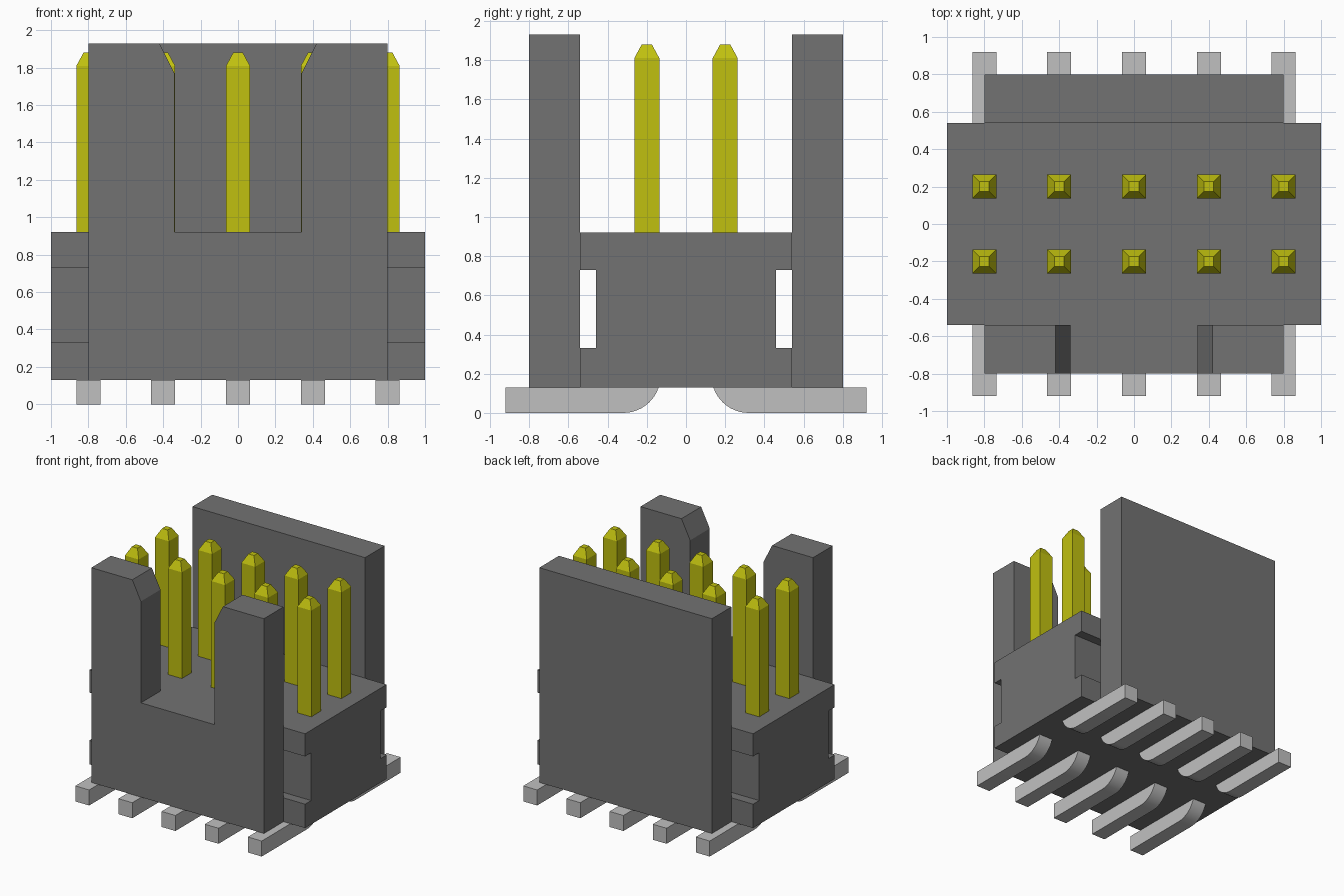
import bpy
import bmesh
import math

cube = bpy.data.objects.get("Cube")
if cube:
    bpy.data.objects.remove(cube, do_unlink=True)


def material(name, rgb):
    m = bpy.data.materials.new(name)
    m.use_nodes = True
    m.diffuse_color = (*rgb, 1)
    m.node_tree.nodes["Principled BSDF"].inputs["Base Color"].default_value = (*rgb, 1)
    return m


plastic = material("dark grey plastic", (0.17, 0.17, 0.17))
gold = material("yellow plating", (0.53, 0.53, 0.005))
tin = material("light grey tin", (0.53, 0.53, 0.53))


def finish(name, bm, mat):
    bmesh.ops.recalc_face_normals(bm, faces=bm.faces)
    mesh = bpy.data.meshes.new(name)
    bm.to_mesh(mesh)
    bm.free()
    mesh.materials.append(mat)
    ob = bpy.data.objects.new(name, mesh)
    bpy.context.collection.objects.link(ob)
    return ob


def prism(name, profile, axis, lo, hi, mat):
    """Extrude a closed profile along x (points are y, z) or y (points are x, z)."""
    bm = bmesh.new()
    place = (lambda a, z: (lo, a, z)) if axis == "x" else (lambda a, z: (a, lo, z))
    face = bm.faces.new([bm.verts.new(place(a, z)) for a, z in profile])
    ext = bmesh.ops.extrude_face_region(bm, geom=[face])
    verts = [v for v in ext["geom"] if isinstance(v, bmesh.types.BMVert)]
    step = (hi - lo, 0, 0) if axis == "x" else (0, hi - lo, 0)
    bmesh.ops.translate(bm, verts=verts, vec=step)
    return finish(name, bm, mat)


BASE, DECK, TOP = 0.13, 0.92, 1.93

# Base block with a channel along each long side
half = [(0.54, BASE), (0.54, 0.33), (0.46, 0.33), (0.46, 0.73), (0.54, 0.73), (0.54, DECK)]
prism("base_block", half + [(-y, z) for y, z in reversed(half)], "x", -1, 1, plastic)

# Plain back wall, and front wall with a chamfered keying slot
prism("back_wall", [(-0.8, BASE), (0.8, BASE), (0.8, TOP), (-0.8, TOP)], "y", 0.54, 0.8, plastic)
side = [(0.8, BASE), (0.8, TOP), (0.42, TOP), (0.34, 1.77), (0.34, DECK)]
prism("front_wall", side + [(-x, z) for x, z in reversed(side)], "y", -0.8, -0.54, plastic)


def contact_pin(name, x, y):
    """Square post with a tapered tip."""
    bm = bmesh.new()
    rings = []
    for r, z in ((0.064, DECK), (0.064, 1.81), (0.026, 1.88)):
        rings.append([bm.verts.new((x + sx * r, y + sy * r, z))
                      for sx, sy in ((-1, -1), (1, -1), (1, 1), (-1, 1))])
    for a, b in zip(rings, rings[1:]):
        for i in range(4):
            j = (i + 1) % 4
            bm.faces.new((a[i], a[j], b[j], b[i]))
    bm.faces.new(rings[0])
    bm.faces.new(rings[-1])
    finish(name, bm, gold)


# Solder foot profile: flat bar with a rounded inner heel
R = 0.19
end_angle = math.asin((R - BASE) / R)
heel = []
for i in range(11):
    a = math.pi / 2 + (end_angle - math.pi / 2) * i / 10
    heel.append((0.32 - R * math.cos(a), R - R * math.sin(a)))
foot = [(0.92, BASE), (0.92, 0)] + heel

# Two rows of five contacts
for row, s in (("front", -1), ("back", 1)):
    for i in range(5):
        x = -0.8 + 0.4 * i
        contact_pin(f"{row}_pin_{i + 1}", x, s * 0.2)
        ob = prism(f"{row}_solder_foot_{i + 1}", [(s * y, z) for y, z in foot],
                   "x", x - 0.064, x + 0.064, tin)
        bpy.ops.object.select_all(action="DESELECT")
        ob.select_set(True)
        bpy.context.view_layer.objects.active = ob
        bpy.ops.object.shade_smooth_by_angle(angle=math.radians(30))
